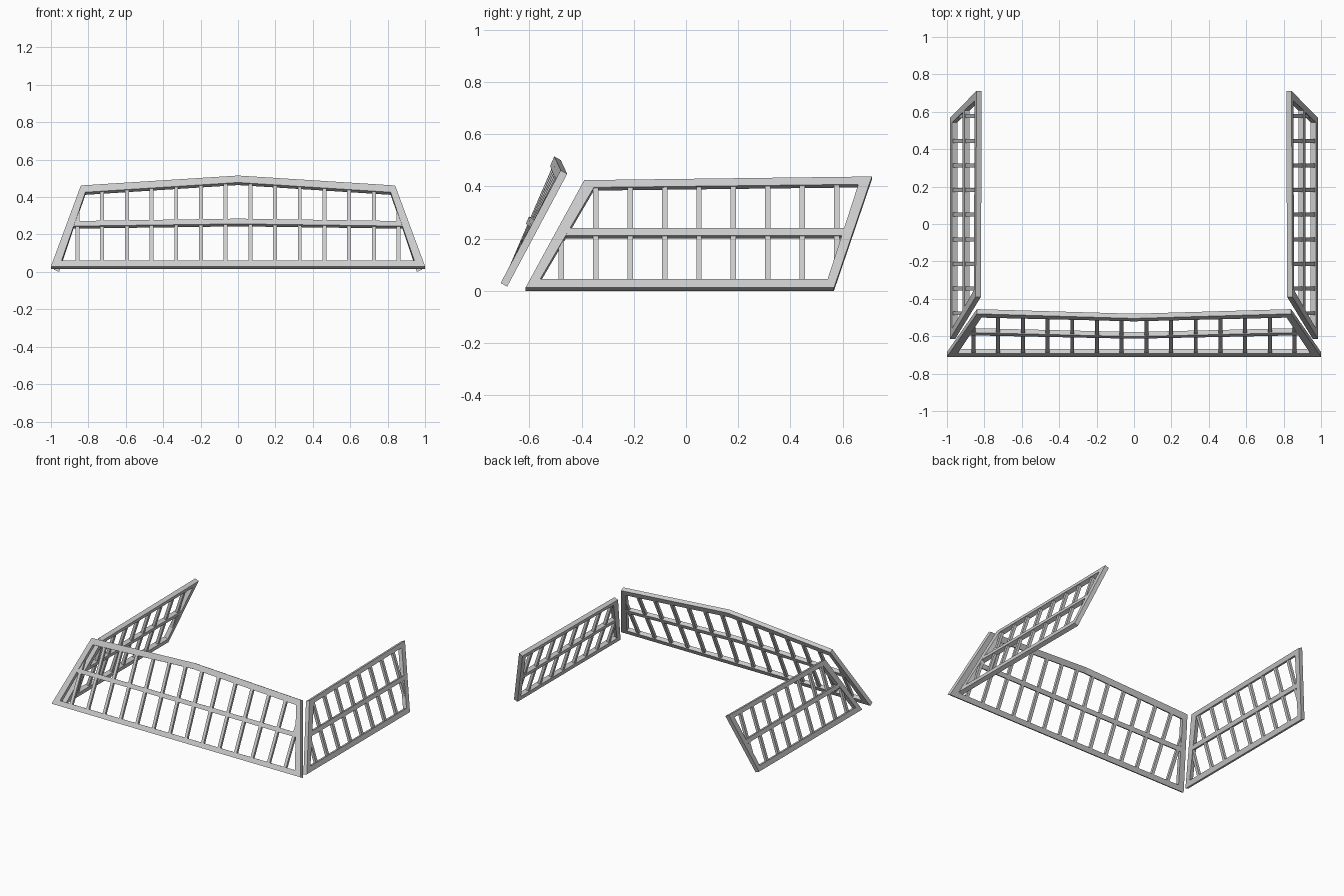
import bpy, bmesh
from mathutils import Vector

if "Cube" in bpy.data.objects:
    bpy.data.objects.remove(bpy.data.objects["Cube"])


def strip(bm, outer, inner, surf, thick, closed=False, d0=0.0, d1=1.0):
    """Solid bar between two 2D edge lines, laid on a surface and thickened."""
    def row(pts, d):
        return [bm.verts.new(surf(*p) + thick * d) for p in pts]
    a, b, c, d = row(outer, d0), row(inner, d0), row(inner, d1), row(outer, d1)
    n = len(outer)
    for i in range(n if closed else n - 1):
        j = (i + 1) % n
        for p, q in ((a, b), (b, c), (c, d), (d, a)):
            bm.faces.new((p[i], p[j], q[j], q[i]))
    if not closed:
        for i in (0, -1):
            bm.faces.new((a[i], b[i], c[i], d[i]))


def finish(bm, name):
    bmesh.ops.recalc_face_normals(bm, faces=bm.faces)
    me = bpy.data.meshes.new(name)
    bm.to_mesh(me)
    bm.free()
    bpy.context.collection.objects.link(bpy.data.objects.new(name, me))


def panel(prefix, surf, thick, outer, inner, rail_top, rail_bot, slats, w=0.0105):
    # surrounding frame
    bm = bmesh.new()
    strip(bm, outer, inner, surf, thick, closed=True)
    finish(bm, prefix + "_frame")
    # middle rail
    bm = bmesh.new()
    strip(bm, rail_top, rail_bot, surf, thick, d0=0.02, d1=0.98)
    finish(bm, prefix + "_middle_rail")
    # thin upright slats
    bm = bmesh.new()
    for p, lo, hi in slats:
        strip(bm, [(p - w, lo), (p - w, hi)], [(p + w, lo), (p + w, hi)],
              surf, thick, d0=0.2, d1=0.85)
    finish(bm, prefix + "_slats")


# front panel: leans back, centre bowed slightly forward
def front_surf(x, z):
    k = 0.423 + 0.109 * min(1, abs(x) / 0.84)
    return Vector((x, -0.71 + (z - 0.03) * k, z))


def both(pts):
    """Mirror a right-half line that starts at x = 0."""
    return [(-x, z) for x, z in pts[:0:-1]] + pts


front_slats = []
for i in range(14):
    x = (i - 6.5) * 0.132
    top = min(0.492 - 0.06 * abs(x), 0.35 if abs(x) > 0.8 else 1)
    front_slats.append((x, 0.045, top))

panel("front", front_surf, Vector((0, 0.025, -0.014)),
      both([(0, 0.515), (0.84, 0.462), (1.0, 0.03)]),
      both([(0, 0.478), (0.816, 0.426), (0.943, 0.061)]),
      both([(0, 0.285), (0.87, 0.272)]),
      both([(0, 0.257), (0.882, 0.245)]),
      front_slats)

# two side panels: lean inward
side_slats = []
for i in range(9):
    y = -0.477 + i * 0.1317
    side_slats.append((y, 0.11 if i == 8 else 0.03, 0.215 if i == 0 else 0.41))

for s, name in ((1, "right_side"), (-1, "left_side")):
    panel(name,
          lambda y, z, s=s: Vector((s * (0.984 - (z - 0.012) * 0.333), y, z)),
          Vector((-0.028 * s, 0, -0.012)),
          [(-0.615, 0.012), (0.567, 0.012), (0.712, 0.438), (-0.39, 0.424)],
          [(-0.558, 0.046), (0.543, 0.046), (0.660, 0.408), (-0.353, 0.396)],
          [(-0.448, 0.241), (0.608, 0.241)],
          [(-0.465, 0.213), (0.599, 0.213)],
          side_slats)
